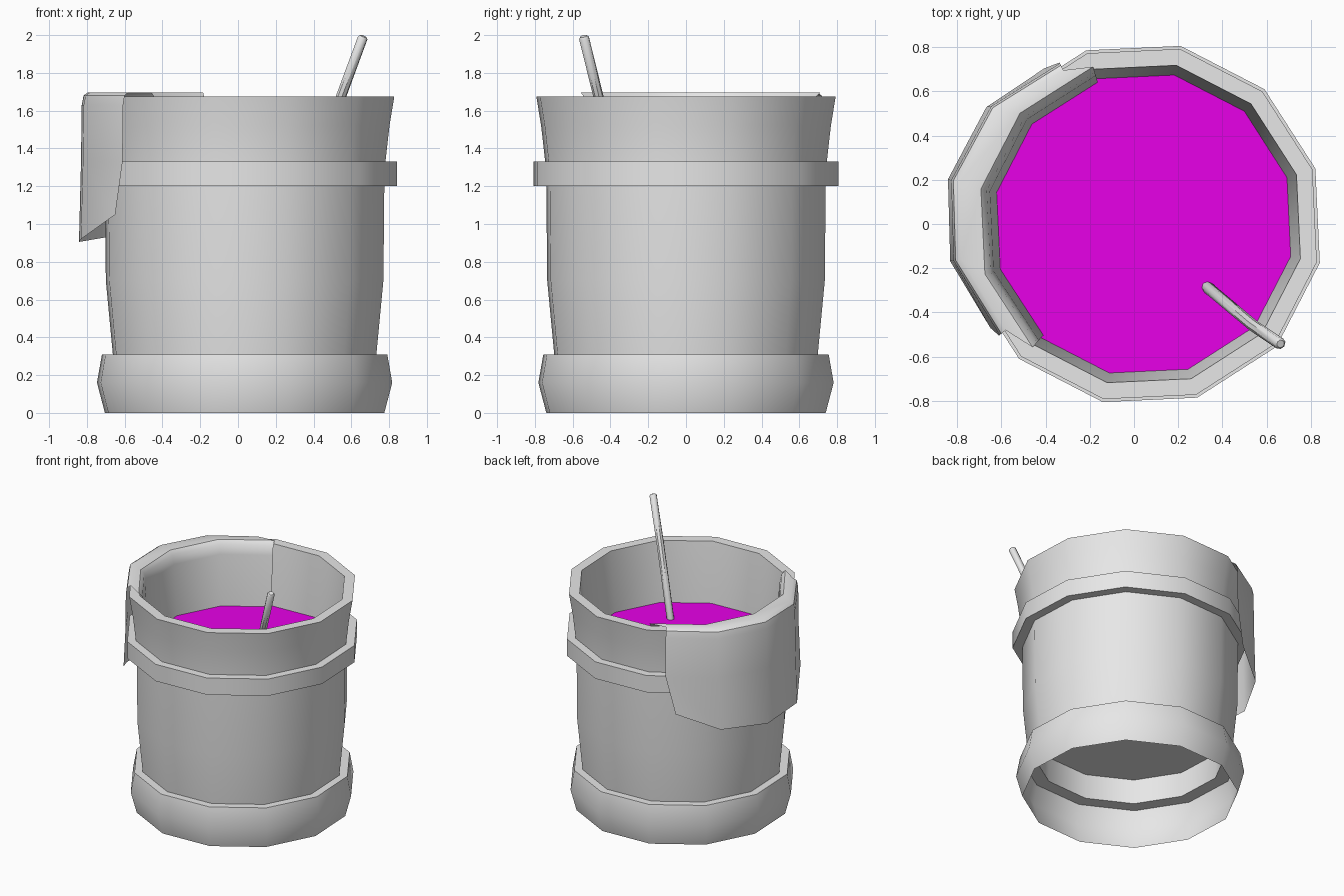
import bpy, bmesh
from math import radians, cos, sin
from mathutils import Vector

cube = bpy.data.objects.get("Cube")
if cube:
    bpy.data.objects.remove(cube, do_unlink=True)

SIDES = 12
TURN = 17.7          # rotation of the twelve-sided shapes, degrees
CENTRE_X = 0.035     # the bucket sits slightly off the middle


def material(name, colour):
    mat = bpy.data.materials.new(name)
    mat.use_nodes = True
    mat.diffuse_color = colour
    mat.node_tree.nodes["Principled BSDF"].inputs["Base Color"].default_value = colour
    return mat


grey = material("plain grey", (0.8, 0.8, 0.8, 1))
magenta = material("bright magenta", (1, 0, 1, 1))


def polar(radius, degrees, z):
    a = radians(degrees)
    return Vector((CENTRE_X + radius * cos(a), radius * sin(a), z))


def skin(name, rings, mat, closed=True, caps=False, flip=False):
    """Join rows of points with quads, then shade smooth except at sharp edges."""
    bm = bmesh.new()
    rows = [[bm.verts.new(p) for p in ring] for ring in rings]
    count = len(rows[0])
    for low, high in zip(rows, rows[1:]):
        for i in range(count if closed else count - 1):
            j = (i + 1) % count
            bm.faces.new((low[i], low[j], high[j], high[i]))
    if caps:
        bm.faces.new(rows[0][::-1])
        bm.faces.new(rows[-1])
    if flip:
        bmesh.ops.reverse_faces(bm, faces=bm.faces[:])
    mesh = bpy.data.meshes.new(name)
    bm.to_mesh(mesh)
    bm.free()
    mesh.materials.append(mat)
    mesh.polygons.foreach_set("use_smooth", [True] * len(mesh.polygons))
    mesh.set_sharp_from_angle(angle=radians(40))
    obj = bpy.data.objects.new(name, mesh)
    bpy.context.collection.objects.link(obj)
    return obj


def circle(radius, z):
    return [polar(radius, TURN + 360 * i / SIDES, z) for i in range(SIDES)]


def lathe(name, profile):
    return skin(name, [circle(r, z) for r, z in profile], grey)


def disc(name, radius, z, mat):
    mesh = bpy.data.meshes.new(name)
    mesh.from_pydata(circle(radius, z), [], [tuple(range(SIDES))])
    mesh.materials.append(mat)
    obj = bpy.data.objects.new(name, mesh)
    bpy.context.collection.objects.link(obj)


# Bucket wall: outside, rim, then back down the inside
lathe("bucket_wall", [(0.674, 0.31), (0.714, 0.31), (0.752, 0.70), (0.757, 1.20),
                      (0.763, 1.33), (0.785, 1.52), (0.811, 1.675), (0.735, 1.675),
                      (0.69, 1.215), (0.674, 0.31)])
# Hollow foot, open underneath
lathe("foot", [(0.757, 0), (0.80, 0.16), (0.773, 0.31), (0.70, 0.31)])
# Hoop around the wall
lathe("hoop", [(0.75, 1.20), (0.825, 1.20), (0.825, 1.33), (0.75, 1.33)])
# Floor and contents
disc("floor", 0.672, 0.50, grey)
disc("liquid", 0.69, 1.215, magenta)

# Cloth over the rim: inner angle, outer angle, hem angle, outer radius, hem height
stations = [(107.2, 117, 122, 0.816, 1.05),
            (137.7, 142, 143, 0.865, 0.935),
            (167.7, 167, 167, 0.885, 0.905),
            (197.7, 191, 191, 0.868, 0.92),
            (228.5, 218, 214.5, 0.816, 1.05)]
columns = []
for inner, outer, hem, radius, hem_z in stations:
    columns.append([
        polar(0.670, inner, 1.19),
        polar(0.703, inner, 1.60),
        polar(0.718, inner, 1.67),
        polar(0.745, inner, 1.697),
        polar(radius - 0.035, outer, 1.697),
        polar(radius - 0.01, outer, 1.68),
        polar(radius, outer, 1.63),
        polar(radius + 0.004, outer, 1.33),
        polar(radius + 0.015, hem, hem_z)])
skin("draped_cloth", columns, grey, closed=False, flip=True)

# Slightly bent stick standing in the liquid, with rounded ends
path = [Vector((0.325, -0.28, 1.19)), Vector((0.54, -0.46, 1.66)), Vector((0.66, -0.54, 1.985))]
directions = [path[1] - path[0], path[2] - path[0], path[2] - path[1]]
rings = []
for i, (point, direction) in enumerate(zip(path, directions)):
    along = direction.normalized()
    side = along.cross(Vector((0, 0, 1))).normalized()
    up = side.cross(along)

    def ring(radius, shift):
        base = point + along * shift
        return [base - (side * cos(a) - up * sin(a)) * radius
                for a in (radians(45 * k) for k in range(8))]

    if i == 0:
        rings.append(ring(0.018, -0.01))
    rings.append(ring(0.027, 0))
    if i == 2:
        rings.append(ring(0.018, 0.01))
skin("stick", rings, grey, caps=True, flip=True)
